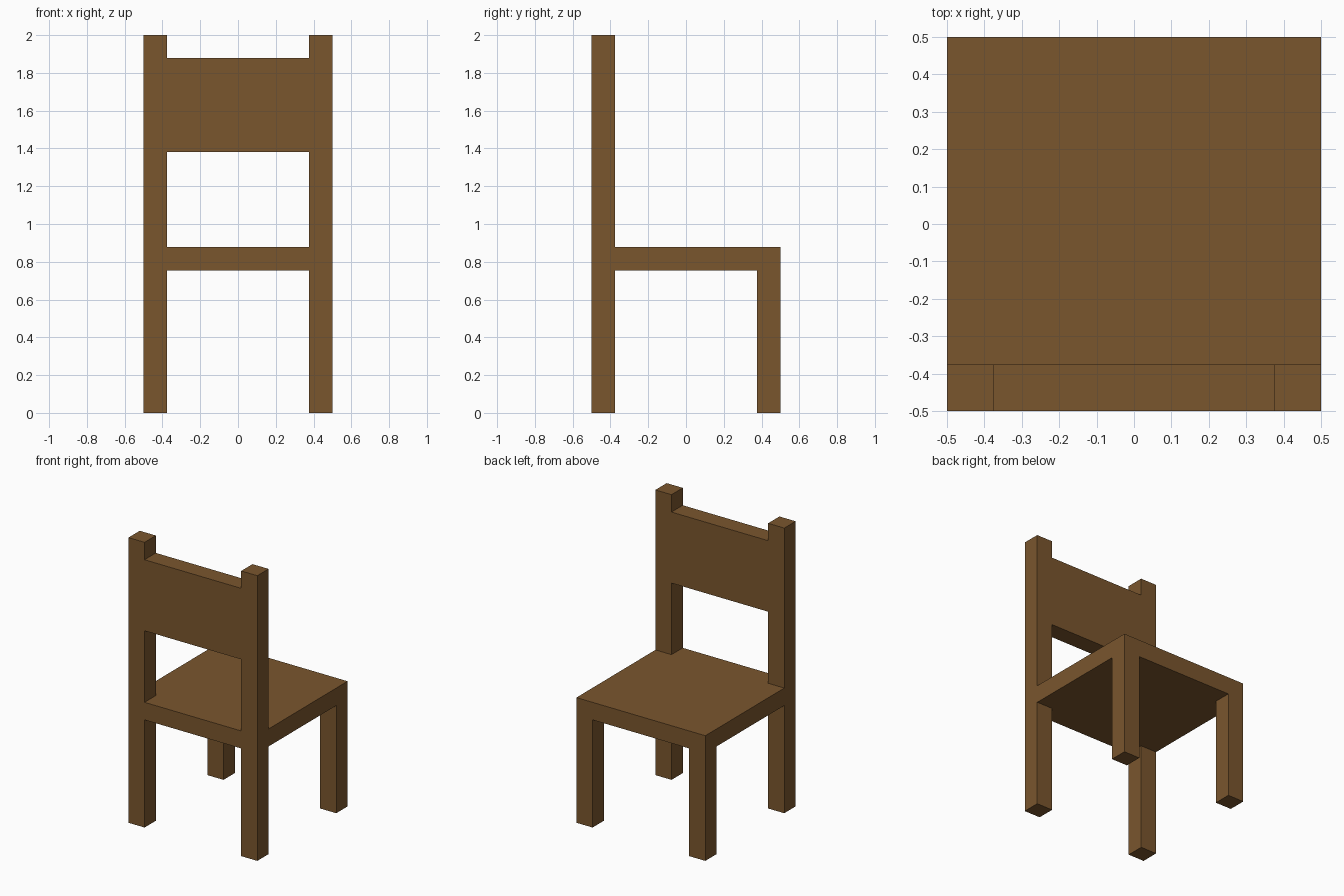
import bpy
import bmesh
from mathutils import Matrix, Vector

if "Cube" in bpy.data.objects:
    bpy.data.objects.remove(bpy.data.objects["Cube"])

wood = bpy.data.materials.new("brown wood")
wood.diffuse_color = (0.195, 0.093, 0.027, 1.0)
wood.use_nodes = True
wood.node_tree.nodes["Principled BSDF"].inputs["Base Color"].default_value = wood.diffuse_color


def box(name, low, high):
    """Axis-aligned box between two corners."""
    low, high = Vector(low), Vector(high)
    bm = bmesh.new()
    matrix = Matrix.Translation((low + high) / 2) @ Matrix.Diagonal((*(high - low), 1))
    bmesh.ops.create_cube(bm, size=1, matrix=matrix)
    mesh = bpy.data.meshes.new(name)
    bm.to_mesh(mesh)
    bm.free()
    mesh.materials.append(wood)
    obj = bpy.data.objects.new(name, mesh)
    bpy.context.collection.objects.link(obj)
    return obj


HALF, INNER = 0.5, 0.375            # outer edge and inner edge of the posts
SEAT_LOW, SEAT_TOP, TOP = 0.755, 0.878, 2.0

# Seat slab
box("seat", (-HALF, -HALF, SEAT_LOW), (HALF, HALF, SEAT_TOP))

# Legs under the seat, and posts carrying the backrest
for side, x0, x1 in (("left", -HALF, -INNER), ("right", INNER, HALF)):
    box(f"{side}_plain_leg", (x0, INNER, 0), (x1, HALF, SEAT_LOW))
    box(f"{side}_backrest_leg", (x0, -HALF, 0), (x1, -INNER, SEAT_LOW))
    box(f"{side}_backrest_post", (x0, -HALF, SEAT_TOP), (x1, -INNER, TOP))

# Backrest panel between the posts
box("backrest_panel", (-INNER, -HALF, 1.38), (INNER, -INNER, 1.878))
